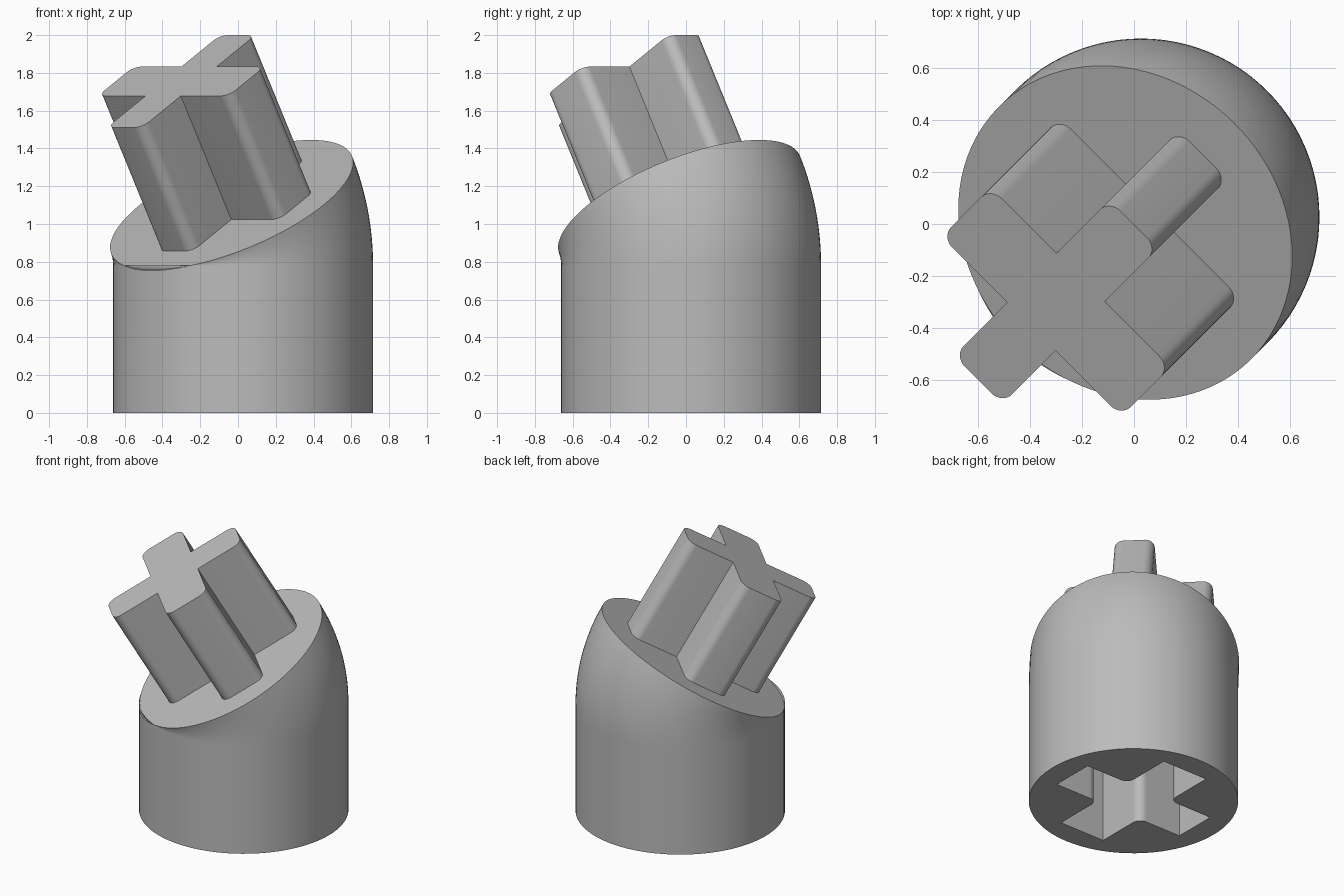
import bpy, bmesh, math
from mathutils import Matrix, Vector

if "Cube" in bpy.data.objects:
    bpy.data.objects.remove(bpy.data.objects["Cube"])

R = 0.688          # body radius
BEND = 0.642       # bend radius of the elbow
TILT = math.radians(30)
AXIS = 0.027       # x and y of the upright axis
Z0 = 0.78          # height where the bend starts
SEG = 96
D = math.sqrt(0.5)

grey = bpy.data.materials.new("mid_grey")
grey.diffuse_color = (0.5, 0.5, 0.5, 1)
grey.use_nodes = True
grey.node_tree.nodes["Principled BSDF"].inputs["Base Color"].default_value = grey.diffuse_color


def frame(a):
    """Cross-section frame at bend angle a: x across, y uphill, z along the axis."""
    s, c = math.sin(a), math.cos(a)
    shift = BEND * (1 - c)
    v = Vector((D, -D, 0))
    u = Vector((c * D, c * D, s))
    w = Vector((-s * D, -s * D, c))
    o = Vector((AXIS - shift * D, AXIS - shift * D, Z0 + BEND * s))
    return Matrix((v, u, w)).transposed().to_4x4(), o


def circle():
    return [Vector((R * math.cos(2 * math.pi * i / SEG), R * math.sin(2 * math.pi * i / SEG), 0))
            for i in range(SEG)]


def cross(hx, hy, tip, fillet, outer):
    """Plus-shaped outline with rounded outer or rounded inner corners."""
    corners = []
    for sx, sy in ((1, 1), (-1, 1), (-1, -1), (1, -1)):
        quad = [(tip * sx, hy * sy, True), (hx * sx, hy * sy, False), (hx * sx, tip * sy, True)]
        corners += quad if sx * sy > 0 else quad[::-1]
    pts = []
    n = len(corners)
    for i, (x, y, is_outer) in enumerate(corners):
        p = Vector((x, y, 0))
        if is_outer != outer:
            pts.append(p)
            continue
        a = (Vector((*corners[i - 1][:2], 0)) - p).normalized()
        b = (Vector((*corners[(i + 1) % n][:2], 0)) - p).normalized()
        centre = p + (a + b) * fillet
        for k in range(9):
            t = math.pi / 2 * k / 8
            pts.append(centre - b * fillet * math.cos(t) - a * fillet * math.sin(t))
    return pts


def loft(name, rings, cap_start=True, cut=None):
    """Skin a list of equal rings and cap the ends."""
    bm = bmesh.new()
    loops = [[bm.verts.new(p) for p in ring] for ring in rings]
    n = len(loops[0])
    for lo, hi in zip(loops, loops[1:]):
        for i in range(n):
            j = (i + 1) % n
            bm.faces.new((lo[i], lo[j], hi[j], hi[i]))
    if cap_start:
        bm.faces.new(loops[0][::-1])
    bm.faces.new(loops[-1])
    if cut:
        geom = bm.verts[:] + bm.edges[:] + bm.faces[:]
        res = bmesh.ops.bisect_plane(bm, geom=geom, plane_co=cut[0], plane_no=cut[1], clear_outer=True)
        edges = [e for e in res["geom_cut"] if isinstance(e, bmesh.types.BMEdge)]
        bmesh.ops.holes_fill(bm, edges=edges)
    me = bpy.data.meshes.new(name)
    bm.to_mesh(me)
    bm.free()
    me.materials.append(grey)
    ob = bpy.data.objects.new(name, me)
    bpy.context.collection.objects.link(ob)
    return ob


def smooth(ob):
    bpy.ops.object.select_all(action="DESELECT")
    ob.select_set(True)
    bpy.context.view_layer.objects.active = ob
    bpy.ops.object.shade_smooth_by_angle(angle=math.radians(30))


rot, top = frame(TILT)
normal = rot.to_3x3() @ Vector((0, 0, 1))

# upright shaft, trimmed where it would poke through the sloping face
rot0, base = frame(0)
foot = Vector((base.x, base.y, 0))
shaft = loft("shaft", [[rot0 @ p + o for p in circle()] for o in (foot, base)],
             cut=(top - normal * 0.0005, normal))

# cross-shaped socket cut into the underside
outline = cross(0.18, 0.157, 0.525, 0.06, False)
cutter = loft("socket_cutter", [[p + Vector((AXIS, AXIS, z)) for p in outline] for z in (-0.1, 0.74)])
cutter.hide_render = True
cutter.hide_viewport = True
mod = shaft.modifiers.new("socket", "BOOLEAN")
mod.operation = "DIFFERENCE"
mod.solver = "EXACT"
mod.object = cutter

# bent shoulder ending in the sloping face
rings = []
for i in range(17):
    m, o = frame(TILT * i / 16)
    rings.append([m @ p + o for p in circle()])
shoulder = loft("shoulder", rings, cap_start=False)

# cross-shaped plug standing on the sloping face
outline = cross(0.132, 0.155, 0.49, 0.06, True)
plug = loft("plug", [[rot @ p + top + normal * h for p in outline] for h in (-0.02, 0.756)])

for ob in (shaft, shoulder, plug):
    smooth(ob)
